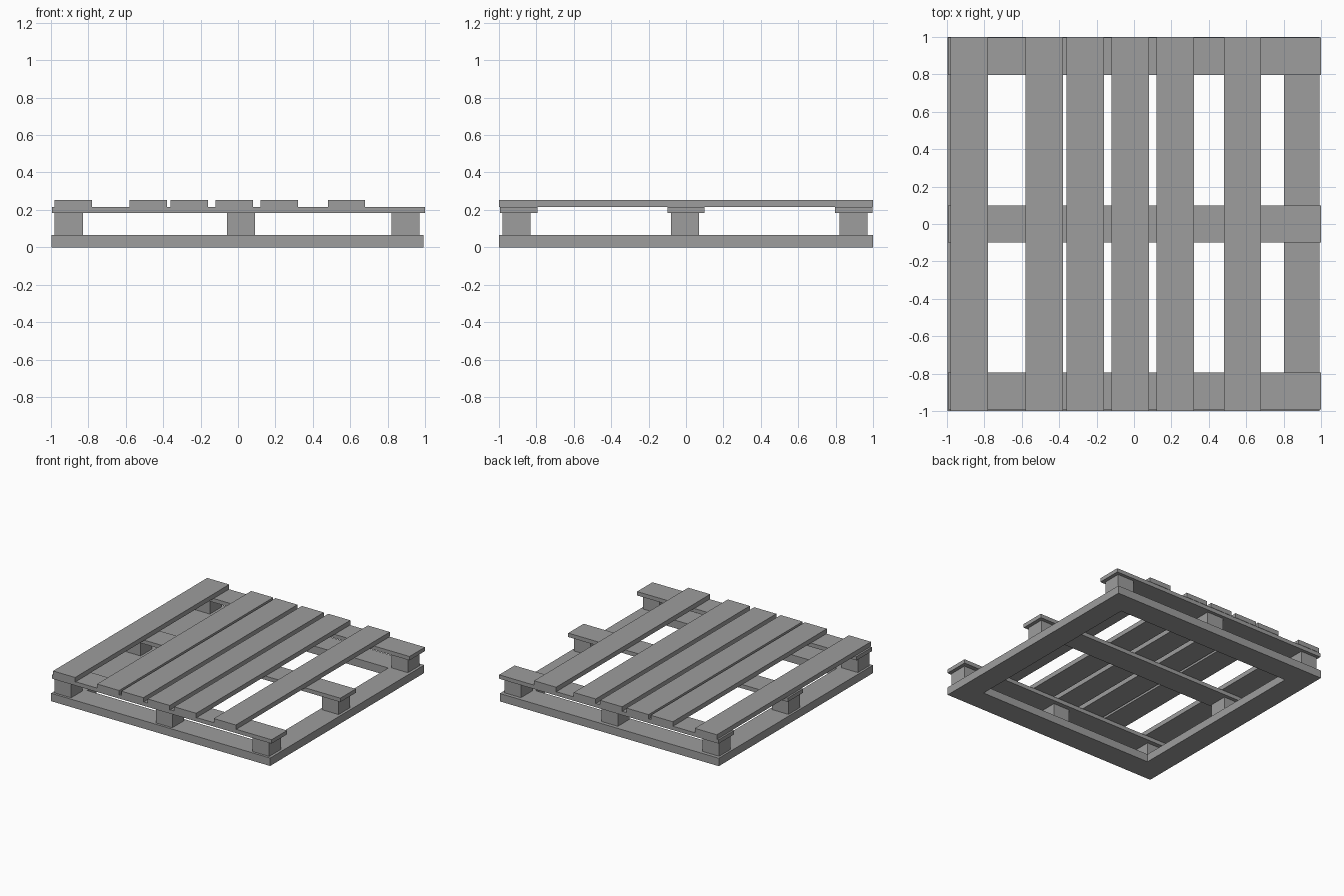
import bpy
import bmesh

cube = bpy.data.objects.get("Cube")
if cube:
    bpy.data.objects.remove(cube, do_unlink=True)

# Single weathered grey for all the timber
wood = bpy.data.materials.new("grey wood")
wood.use_nodes = True
GREY = (0.34, 0.34, 0.34, 1)
wood.diffuse_color = GREY
wood.node_tree.nodes["Principled BSDF"].inputs["Base Color"].default_value = GREY


def finish(name, bm):
    bmesh.ops.recalc_face_normals(bm, faces=bm.faces)
    mesh = bpy.data.meshes.new(name)
    bm.to_mesh(mesh)
    bm.free()
    mesh.materials.append(wood)
    obj = bpy.data.objects.new(name, mesh)
    bpy.context.collection.objects.link(obj)
    return obj


def board(name, xs, ys, zs):
    """Rectangular piece of timber spanning the given ranges."""
    bm = bmesh.new()
    bmesh.ops.create_cube(bm, size=1)
    for v in bm.verts:
        v.co = [r[0] if c < 0 else r[1] for c, r in zip(v.co, (xs, ys, zs))]
    return finish(name, bm)


# Square base frame: a mitred flat ring, extruded upwards
FRAME_TOP = 0.065
bm = bmesh.new()
corners = [(-1, -1), (1, -1), (1, 1), (-1, 1)]
outer = [bm.verts.new((x * 0.995 - 0.003, y, 0)) for x, y in corners]
inner = [bm.verts.new((x * 0.805 - 0.003, y * 0.805, 0)) for x, y in corners]
ring = []
for i in range(4):
    j = (i + 1) % 4
    ring.append(bm.faces.new((outer[i], outer[j], inner[j], inner[i])))
top = bmesh.ops.extrude_face_region(bm, geom=ring, use_keep_orig=True)["geom"]
for v in top:
    if isinstance(v, bmesh.types.BMVert):
        v.co.z = FRAME_TOP
finish("base_frame", bm)

# Spacer blocks around the frame, none in the middle
BLOCK = 0.15
STRINGER_Z = (0.183, 0.215)
for ix, x in enumerate((-0.98, -0.06, 0.82)):
    for iy, y in enumerate((-0.98, -0.08, 0.82)):
        if (ix, iy) != (1, 1):
            board(f"spacer_block_{ix}_{iy}", (x, x + BLOCK), (y, y + BLOCK),
                  (FRAME_TOP, STRINGER_Z[0]))

# Three stringers running left to right
for name, y in (("front", -0.993), ("middle", -0.1), ("back", 0.797)):
    board(f"{name}_stringer", (-0.995, 1), (y, y + 0.2), STRINGER_Z)

# Six unevenly spaced deck slats running front to back
for i, x in enumerate((-0.98, -0.58, -0.36, -0.12, 0.12, 0.48)):
    board(f"deck_slat_{i + 1}", (x, x + 0.2), (-1, 1), (STRINGER_Z[1], 0.253))
